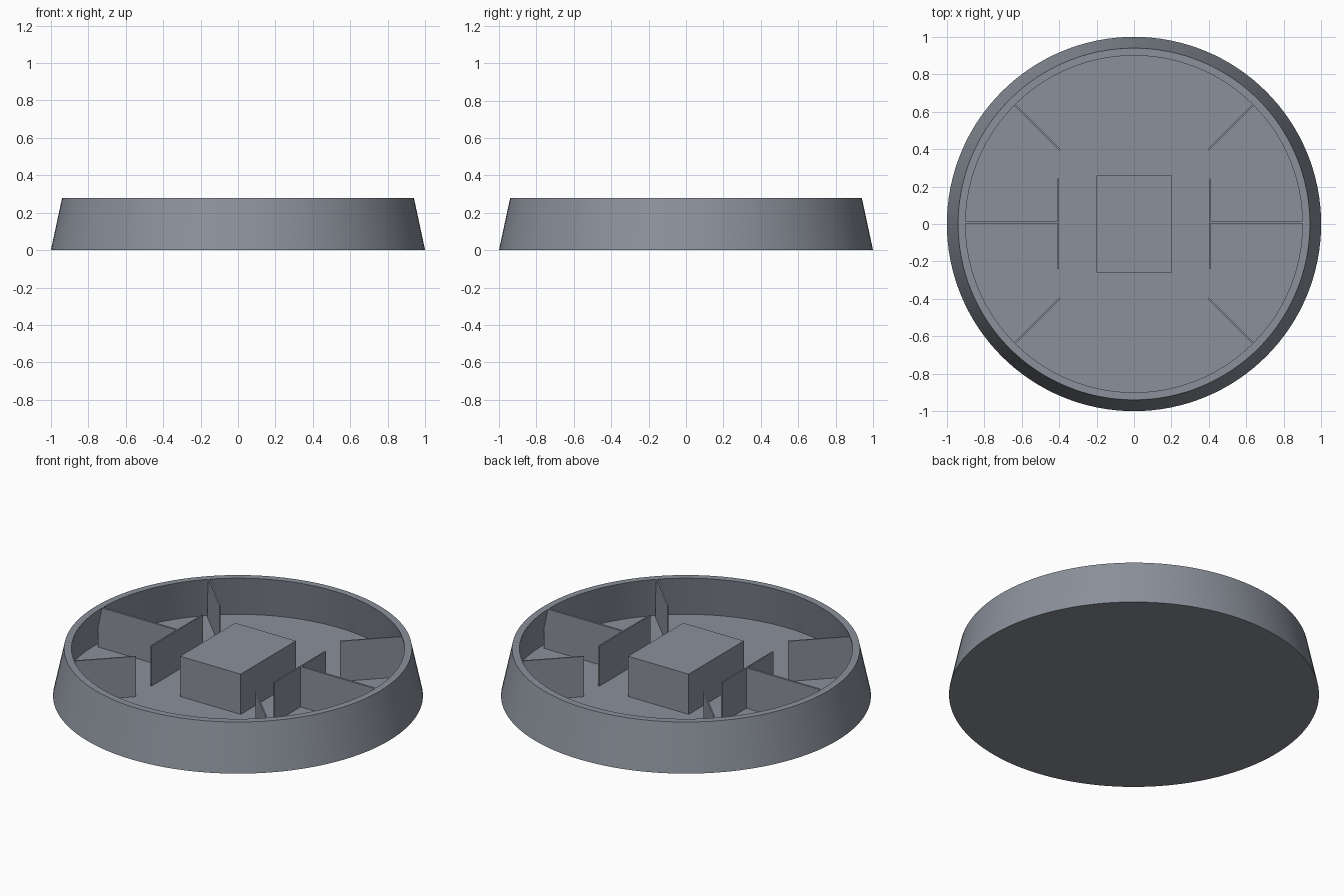
import bpy, bmesh, math
from mathutils import Matrix

if "Cube" in bpy.data.objects:
    bpy.data.objects.remove(bpy.data.objects["Cube"])

FLOOR, TOP = 0.04, 0.28

# Dark slate finish
slate = bpy.data.materials.new("slate_grey")
slate.diffuse_color = (0.26, 0.285, 0.33, 1)
slate.use_nodes = True
slate.node_tree.nodes["Principled BSDF"].inputs["Base Color"].default_value = slate.diffuse_color


def make_object(name, bm):
    bmesh.ops.recalc_face_normals(bm, faces=bm.faces)
    mesh = bpy.data.meshes.new(name)
    bm.to_mesh(mesh)
    bm.free()
    mesh.materials.append(slate)
    obj = bpy.data.objects.new(name, mesh)
    bpy.context.collection.objects.link(obj)
    return obj


def box(name, x0, x1, y0, y1, z0, z1, angle=0.0):
    """Box given by its limits, then turned about the z axis."""
    bm = bmesh.new()
    bmesh.ops.create_cube(bm, size=1)
    fit = Matrix.Translation(((x0 + x1) / 2, (y0 + y1) / 2, (z0 + z1) / 2)) \
        @ Matrix.Diagonal((x1 - x0, y1 - y0, z1 - z0, 1))
    bmesh.ops.transform(bm, verts=bm.verts,
                        matrix=Matrix.Rotation(angle, 4, 'Z') @ fit)
    return make_object(name, bm)


# Tapered dish: stacked rings, from the base up the outside and down the inside
bm = bmesh.new()
sides = 128
rings = []
for r, z in ((1.0, 0), (0.94, TOP), (0.90, TOP), (0.952, FLOOR)):
    rings.append([bm.verts.new((r * math.cos(2 * math.pi * i / sides),
                                r * math.sin(2 * math.pi * i / sides), z))
                  for i in range(sides)])
for a, b in zip(rings, rings[1:]):
    for i in range(sides):
        j = (i + 1) % sides
        bm.faces.new((a[i], a[j], b[j], b[i]))
bm.faces.new(rings[0])
bm.faces.new(rings[-1])
dish = make_object("dish", bm)
bpy.context.view_layer.objects.active = dish
dish.select_set(True)
bpy.ops.object.shade_smooth_by_angle(angle=math.radians(30))

# Central block
box("central_block", -0.2, 0.2, -0.26, 0.26, FLOOR - 0.01, TOP)

# Cross plates and straight ribs on either side
for side, s in (("right", 1), ("left", -1)):
    x0, x1 = sorted((0.402 * s, 0.410 * s))
    box(f"cross_plate_{side}", x0, x1, -0.24, 0.242, FLOOR - 0.01, TOP)
    x0, x1 = sorted((0.408 * s, 0.925 * s))
    box(f"straight_rib_{side}", x0, x1, 0.004, 0.016, FLOOR - 0.01, TOP)

# Diagonal ribs
for k in range(4):
    box(f"diagonal_rib_{k + 1}", 0.56, 0.925, -0.004, 0.004,
        FLOOR - 0.01, TOP, math.radians(45 + 90 * k))
